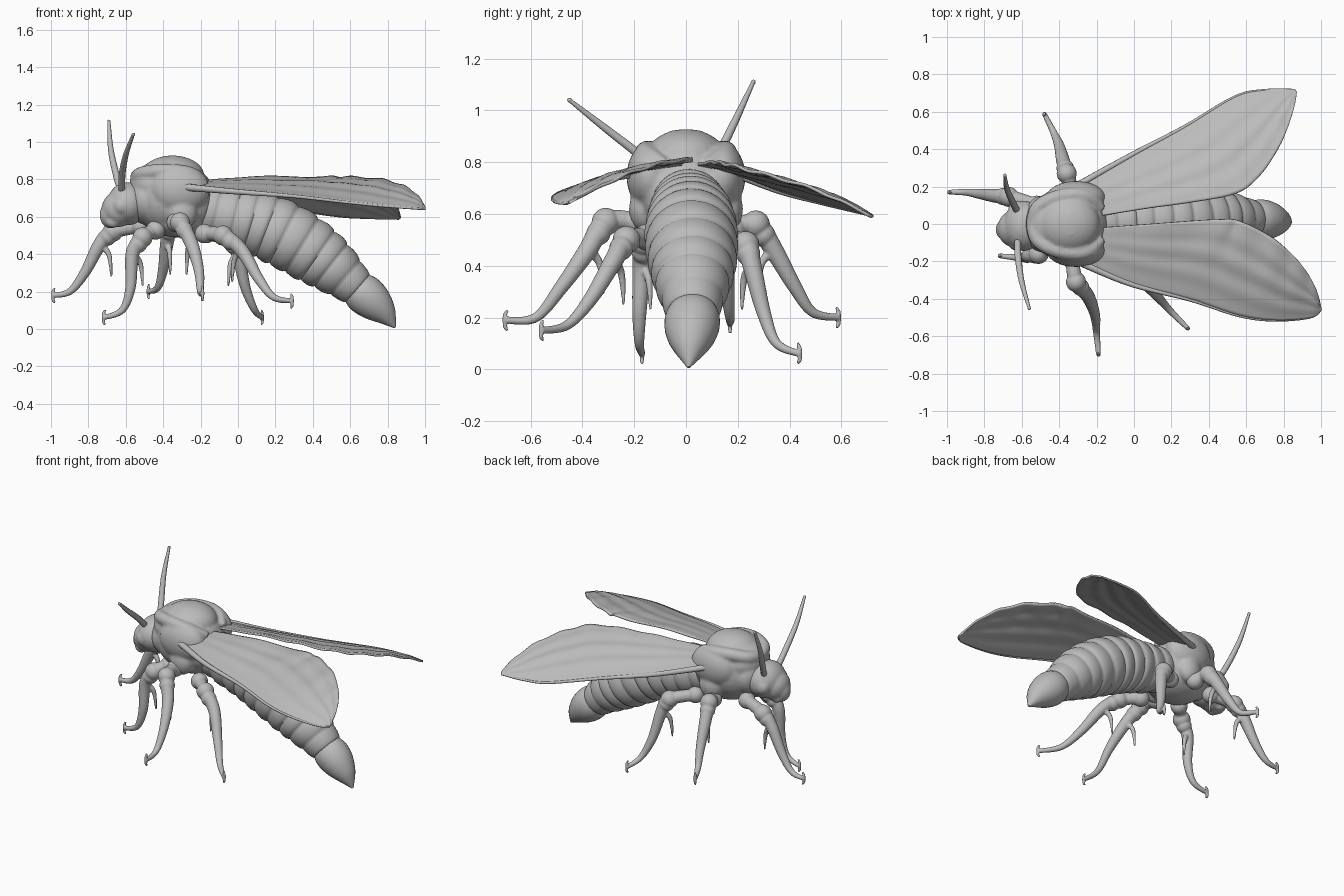
import bpy, bmesh, math
from mathutils import Vector, Matrix, Quaternion

cube = bpy.data.objects.get("Cube")
if cube:
    bpy.data.objects.remove(cube, do_unlink=True)

grey = bpy.data.materials.new("clay_grey")
GREY = (0.5, 0.5, 0.5, 1)
grey.use_nodes = True
grey.diffuse_color = GREY
grey.node_tree.nodes["Principled BSDF"].inputs["Base Color"].default_value = GREY


def finish(name, bm, angle=40):
    mesh = bpy.data.meshes.new(name)
    bmesh.ops.recalc_face_normals(bm, faces=bm.faces)
    bm.to_mesh(mesh)
    bm.free()
    mesh.materials.append(grey)
    obj = bpy.data.objects.new(name, mesh)
    bpy.context.collection.objects.link(obj)
    bpy.ops.object.select_all(action='DESELECT')
    obj.select_set(True)
    bpy.context.view_layer.objects.active = obj
    bpy.ops.object.shade_smooth_by_angle(angle=math.radians(angle))
    return obj


def sample(points, t):
    """Smooth curve through points of any dimension, t from 0 to 1."""
    last = len(points) - 1
    s = min(max(t, 0), 1) * last
    i = min(int(s), last - 1)
    f = s - i
    a, b, c, d = (points[min(max(k, 0), last)] for k in (i - 1, i, i + 1, i + 2))
    return [q + 0.5 * f * (r - p + f * (2*p - 5*q + 4*r - u + f * (3*(q - r) + u - p)))
            for p, q, r, u in zip(a, b, c, d)]


def tube(bm, points, steps=24, sides=12, shape=None):
    """Loft round rings along (x, y, z, radius) points; shape scales the radius."""
    data = [sample(points, k / steps) for k in range(steps + 1)]
    centres = [Vector(d[:3]) for d in data]
    rings, turn, old = [], Quaternion(), Vector((0, 0, 1))
    for k, c in enumerate(centres):
        way = (centres[min(k + 1, steps)] - centres[max(k - 1, 0)]).normalized()
        turn = old.rotation_difference(way) @ turn
        old = way
        r = max(data[k][3], 0.002) * (shape(k / steps) if shape else 1)
        rings.append([bm.verts.new(c + turn @ Vector((r * math.cos(a), r * math.sin(a), 0)))
                      for a in (math.tau * j / sides for j in range(sides))])
    for one, two in zip(rings, rings[1:]):
        for j in range(sides):
            n = (j + 1) % sides
            bm.faces.new((one[j], one[n], two[n], two[j]))
    bm.faces.new(rings[0][::-1])
    bm.faces.new(rings[-1])


def ball(bm, centre, size):
    bmesh.ops.create_uvsphere(bm, u_segments=24, v_segments=16, radius=1,
                              matrix=Matrix.Translation(centre) @ Matrix.Diagonal((*size, 1)))


def fuse(obj, voxel, smooth):
    mod = obj.modifiers.new("fuse", 'REMESH')
    mod.mode, mod.voxel_size, mod.use_smooth_shade = 'VOXEL', voxel, True
    mod = obj.modifiers.new("soften", 'SMOOTH')
    mod.factor, mod.iterations = 0.5, smooth


# Thorax: fused body mass, collar ridge and back shield
bm = bmesh.new()
ball(bm, (-.35, 0, .70), (.22, .20, .20))
ball(bm, (-.32, 0, .59), (.19, .16, .10))
ball(bm, (-.23, 0, .67), (.11, .17, .15))
ball(bm, (-.35, 0, .82), (.17, .155, .108))
ball(bm, (-.45, 0, .77), (.13, .16, .115))
ball(bm, (-.50, 0, .69), (.09, .15, .13))
for s in (-1, 1):
    ball(bm, (-.31, s * .14, .745), (.16, .09, .13))
    ball(bm, (-.30, s * .16, .62), (.08, .06, .09))
    tube(bm, [(-.54, 0, .81, .04), (-.51, s*.09, .83, .04), (-.40, s*.145, .845, .04),
              (-.26, s*.15, .83, .04), (-.17, s*.08, .79, .025)])
    ball(bm, (-.34, s * .05, .913), (.018, .014, .012))
fuse(finish("thorax", bm), .01, 4)

# Head: wedge-shaped skull and snout, flat cheeks and mouth feelers
bm = bmesh.new()
ball(bm, (-.59, -.01, .67), (.11, .135, .115))
ball(bm, (-.64, -.025, .64), (.09, .10, .095))
ball(bm, (-.68, -.03, .61), (.06, .06, .072))
for s in (-1, 1):
    ball(bm, (-.62, s * .09 - .01, .66), (.052, .045, .052))
    ball(bm, (-.67, s * .035 - .03, .575), (.04, .03, .035))
    ball(bm, (-.62, s * .07, .735), (.025, .025, .025))
fuse(finish("head", bm), .008, 4)

# Abdomen: overlapping rings and a pointed tail
SEGMENTS = 10


def ring_bulge(t):
    f = (t * SEGMENTS) % 1
    return .95 + .07 * math.sin(math.pi * f ** 1.4) ** .6 if 0 < f < 1 else .94


bm = bmesh.new()
tube(bm, [(-.20, .01, .645, .135), (-.05, .015, .605, .155), (.10, .02, .565, .17),
          (.245, .02, .505, .178), (.40, .025, .41, .168), (.52, .025, .32, .142),
          (.64, .025, .215, .10)], SEGMENTS * 10, 40, ring_bulge)
finish("abdomen", bm, 70)
bm = bmesh.new()
tube(bm, [(.61, .025, .245, .08), (.665, .025, .195, .106), (.725, .02, .143, .10),
          (.785, .015, .082, .066), (.84, .01, .008, .006)], 30, 32)
finish("tail_tip", bm)


# Wings: sheet lofted between the leading and trailing edges, with soft ripples
def wing(name, lead, trail):
    bm = bmesh.new()
    across, along, rows = 24, 70, []
    for i in range(along + 1):
        t = i / along
        a, b = Vector(sample(lead, t)), Vector(sample(trail, t))
        row = []
        for j in range(across + 1):
            v = j / across
            p = a.lerp(b, v)
            open_up = math.sin(math.pi * v) * math.sin(math.pi * t)
            p.z += .015 * open_up + .005 * open_up * math.sin(22 * v + 5 * t)
            p.z += .005 * v * v * t * (1 - t) * 4 * math.sin(45 * t)
            row.append(bm.verts.new(p))
        rows.append(row)
    for one, two in zip(rows, rows[1:]):
        for j in range(across):
            bm.faces.new((one[j], one[j + 1], two[j + 1], two[j]))
    obj = finish(name, bm)
    mod = obj.modifiers.new("thickness", 'SOLIDIFY')
    mod.thickness, mod.offset = .012, 0
    # Thick front vein
    bm = bmesh.new()
    tube(bm, [(*p, r) for p, r in zip(lead, (.02, .015, .01, .008, .007, .006, .005))], 40, 10)
    finish(name + "_vein", bm)


wing("left_wing",
     [(-.33, .19, .76), (-.02, .365, .69), (.27, .52, .645), (.54, .68, .605),
      (.70, .715, .595), (.86, .717, .59)],
     [(-.20, .04, .79), (.08, .085, .80), (.33, .12, .80), (.56, .17, .79),
      (.69, .28, .76), (.79, .44, .715), (.85, .60, .65), (.87, .705, .595)])
wing("right_wing",
     [(-.30, -.20, .76), (-.02, -.32, .735), (.30, -.405, .71), (.56, -.49, .68),
      (.75, -.515, .66), (.94, -.50, .645), (1.0, -.46, .64)],
     [(-.18, -.02, .79), (.08, 0, .81), (.46, .025, .81), (.58, .01, .81),
      (.75, -.08, .80), (.88, -.20, .765), (.96, -.32, .71), (1.0, -.45, .645)])

# Antennae
for name, path in {
    "left_antenna": [(-.62, .06, .72), (-.65, .12, .82), (-.68, .19, .96), (-.69, .26, 1.11)],
    "right_antenna": [(-.62, -.07, .72), (-.62, -.17, .82), (-.60, -.31, .93), (-.56, -.45, 1.04)],
}.items():
    bm = bmesh.new()
    tube(bm, [(*p, r) for p, r in zip(path, (.018, .018, .015, .008))], 20, 10)
    ball(bm, path[-1], (.009, .009, .009))
    finish(name, bm)


# Legs: hip, knee, shin, ankle, foot, with bulbous joints, spur and claws
def leg(name, *path):
    hip, knee, shin, mid, ankle, foot = (Vector(p) for p in path)
    bm = bmesh.new()
    radii = (.036, .04, .037, .028, .019, .013)
    tube(bm, [(*p, r) for p, r in zip(path, radii)], 32, 14)
    for centre, size in ((hip, .052), (knee, .054), (knee.lerp(shin, .4), .047)):
        ball(bm, centre, (size, size, size))
    inward = Vector((hip.x - mid.x, hip.y - mid.y, 0)).normalized()
    tips = [shin, shin + inward * .05 + Vector((0, 0, -.05)),
            shin + inward * .065 + Vector((0, 0, -.17))]
    tube(bm, [(*p, r) for p, r in zip(tips, (.02, .015, .006))], 12, 8)
    outward = (foot - ankle).normalized()
    for rise in (-.042, .038):
        end = foot - outward * .012 + Vector((0, 0, rise))
        bend = foot.lerp(end, .6) + outward * .006
        tube(bm, [(*foot, .01), (*bend, .009), (*end, .006)], 6, 8)
    fuse(finish(name, bm), .005, 4)


leg("left_front_leg", (-.52, .10, .55), (-.67, .145, .52), (-.74, .15, .45),
    (-.82, .16, .30), (-.90, .17, .20), (-.99, .17, .18))
leg("right_front_leg", (-.44, -.10, .53), (-.51, -.16, .49), (-.565, -.17, .40),
    (-.575, -.18, .22), (-.62, -.18, .10), (-.72, -.17, .06))
leg("left_middle_leg", (-.33, .18, .54), (-.36, .27, .56), (-.38, .34, .46),
    (-.40, .42, .32), (-.43, .49, .22), (-.48, .59, .20))
leg("right_middle_leg", (-.33, -.19, .57), (-.31, -.31, .57), (-.25, -.38, .46),
    (-.21, -.48, .32), (-.20, -.58, .20), (-.19, -.70, .19))
leg("left_rear_leg", (-.17, .14, .51), (-.04, .23, .48), (.00, .255, .40),
    (.04, .30, .22), (.09, .35, .10), (.13, .44, .06))
leg("right_rear_leg", (-.18, -.15, .51), (-.08, -.23, .50), (.02, -.28, .42),
    (.11, -.37, .27), (.19, -.46, .17), (.29, -.56, .15))
